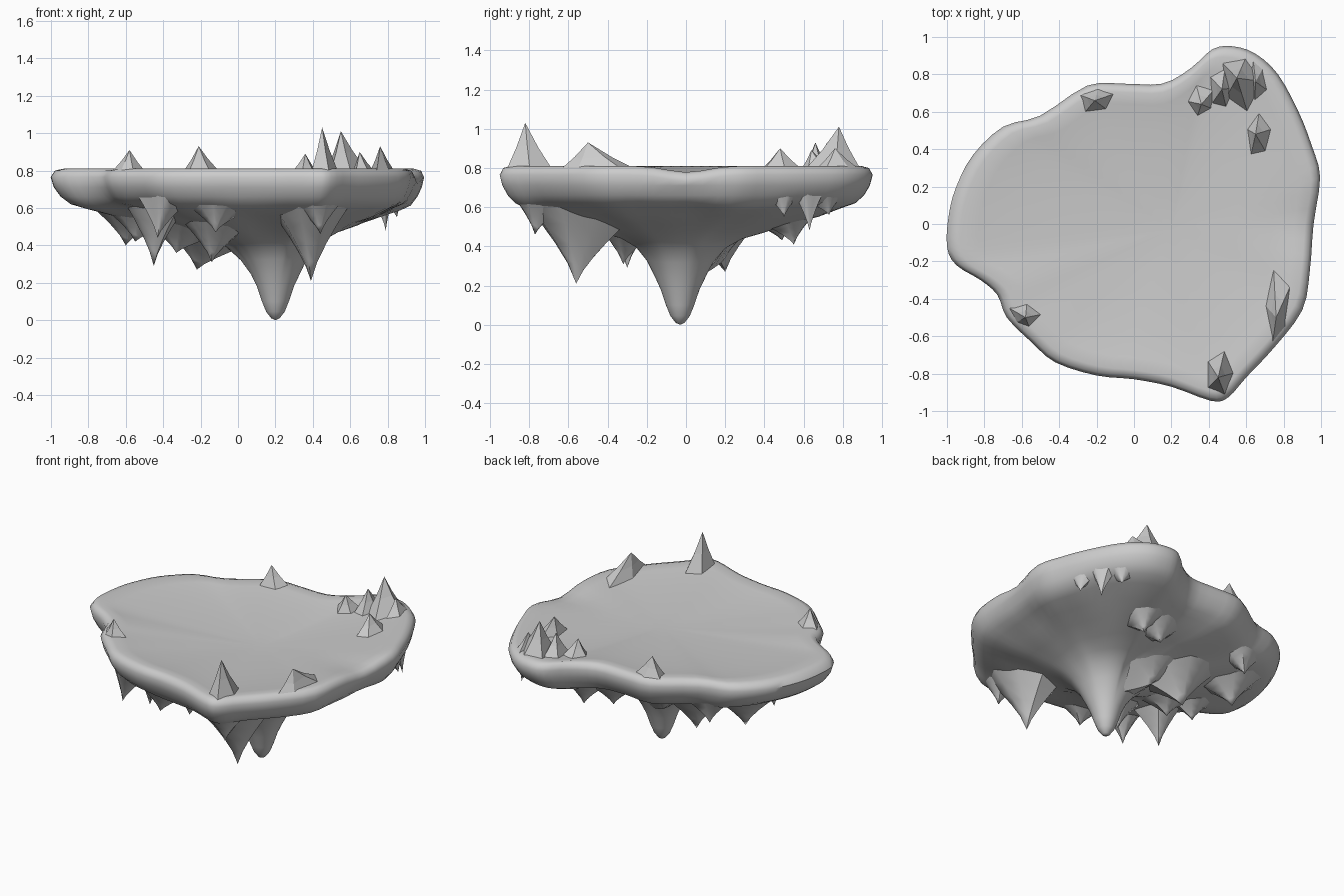
import bpy, bmesh, math, random
from mathutils import Vector, noise
from mathutils.bvhtree import BVHTree

if "Cube" in bpy.data.objects:
    bpy.data.objects.remove(bpy.data.objects["Cube"])

random.seed(4)
HUB = Vector((0.2, -0.03))

# Island outline seen from above
OUTLINE = [Vector(p) for p in [
    (-1, -.12), (-.99, .05), (-.95, .2), (-.86, .37), (-.7, .52), (-.5, .58), (-.25, .74),
    (-.05, .75), (.15, .75), (.3, .83), (.42, .935), (.53, .95), (.65, .91), (.77, .8),
    (.88, .6), (.95, .42), (.995, .25), (.96, 0), (.94, -.25), (.9, -.46), (.75, -.66),
    (.6, -.82), (.5, -.93), (.41, -.945), (.2, -.87), (0, -.83), (-.2, -.81), (-.42, -.74),
    (-.55, -.63), (-.68, -.5), (-.73, -.38), (-.82, -.3), (-.95, -.22)]]

# Rings as (scale towards the hub, height): dished top, rounded rim, central funnel
RINGS = [(.2, .76), (.45, .77), (.7, .785), (.86, .8), (.94, .81), (.98, .8), (1, .765),
         (.985, .71), (.955, .66), (.91, .62), (.84, .595), (.72, .555), (.58, .515),
         (.44, .475), (.33, .435), (.25, .385), (.19, .32), (.145, .25), (.11, .18),
         (.08, .1), (.055, .045), (.025, .01)]


def smooth_loop(pts, steps):
    """Closed Catmull-Rom curve through the points."""
    out, n = [], len(pts)
    for i in range(n):
        a, b, c, d = (pts[(i + k) % n] for k in (-1, 0, 1, 2))
        for s in range(steps):
            t = s / steps
            out.append(.5 * (2 * b + (c - a) * t + (2 * a - 5 * b + 4 * c - d) * t * t
                             + (3 * b - a - 3 * c + d) * t ** 3))
    return out


def loft(name, rings, first, last, angle):
    """Skin a stack of rings and close both ends with a point."""
    bm = bmesh.new()
    loops = [[bm.verts.new(p) for p in r] for r in rings]
    n = len(loops[0])
    for a, b in zip(loops, loops[1:]):
        for i in range(n):
            j = (i + 1) % n
            bm.faces.new((a[i], b[i], b[j], a[j]))
    for loop, p in ((loops[0], first), (loops[-1], last)):
        v = bm.verts.new(p)
        for i in range(n):
            bm.faces.new((loop[i], loop[(i + 1) % n], v))
    bmesh.ops.recalc_face_normals(bm, faces=bm.faces)
    mesh = bpy.data.meshes.new(name)
    bm.to_mesh(mesh)
    bm.free()
    ob = bpy.data.objects.new(name, mesh)
    bpy.context.collection.objects.link(ob)
    if angle:
        bpy.ops.object.select_all(action='DESELECT')
        ob.select_set(True)
        bpy.context.view_layer.objects.active = ob
        bpy.ops.object.shade_smooth_by_angle(angle=math.radians(angle))
    return ob


# Island body
edge = smooth_loop(OUTLINE, 3)
body = []
for k, (s, z) in enumerate(RINGS):
    ring = []
    for p in edge:
        q = HUB + (p - HUB) * s
        if k > 13:      # funnel rounds off towards its tip
            w = min(1, (k - 13) / 4)
            q = q.lerp(HUB + (p - HUB).normalized() * s * .9, w)
        bump = .018 * noise.noise(Vector((q.x * 4, q.y * 4, z * 4))) if 8 < k < 18 else 0
        if k < 7:       # rim sags on the right-hand side
            bump -= .035 * math.exp(-((q.x - .97) ** 2 / .03 + q.y ** 2 / .02))
        ring.append((q.x, q.y, z + bump))
    body.append(ring)
island = loft("island_body", body, (HUB.x, HUB.y, .755), (HUB.x, HUB.y, 0), 50)
surface = BVHTree.FromPolygons([v.co for v in island.data.vertices],
                               [tuple(p.vertices) for p in island.data.polygons])


def foot_on_body(x, y, up):
    """Point just inside the island's top or underside, moved inwards if off the edge."""
    q = Vector((x, y))
    while True:
        start = Vector((q.x, q.y, 2 if up else -1))
        hit = surface.ray_cast(start, Vector((0, 0, -1 if up else 1)))[0]
        if hit and (up and hit.z > .75 or not up and hit.z < .7):
            return hit + Vector((0, 0, -.012 if up else .012))
        q = q.lerp(HUB, .03)


def spike(name, tip, rx, ry, ox, oy, sides, power, levels, angle, up):
    """Concave spike whose uneven skirt sits on the island surface."""
    tip, turn = Vector(tip), random.uniform(0, 2)
    feet = []
    for i in range(sides):
        a, w = turn + math.tau * i / sides, random.uniform(.85, 1.15)
        feet.append(foot_on_body(tip.x + ox + rx * w * math.cos(a),
                                 tip.y + oy + ry * w * math.sin(a), up))
    rings = []
    for k in range(levels):
        t = 1 - k / levels
        rings.append([tip + Vector(((f.x - tip.x) * t ** power, (f.y - tip.y) * t ** power,
                                    (f.z - tip.z) * t)) for f in feet])
    middle = sum(feet, Vector()) / sides + Vector((0, 0, -.02 if up else .02))
    return loft(name, rings, middle, tip, angle)


# Hanging rock spikes: tip x, y, z, base radius x, y
HANGING = [
    (.39, -.56, .21, .2, .25), (-.22, .2, .27, .24, .2), (-.45, -.3, .29, .14, .15),
    (-.14, -.32, .31, .16, .15), (-.6, .22, .4, .19, .17), (-.12, -.66, .47, .13, .13),
    (-.43, -.62, .44, .12, .12), (.44, -.77, .46, .12, .11), (.38, .55, .41, .12, .12),
    (.2, .49, .43, .12, .11), (.79, .63, .48, .06, .07), (.85, .5, .55, .06, .06),
    (.71, .73, .56, .07, .07), (-.5, .46, .48, .12, .1), (-.55, -.1, .42, .15, .13),
    (-.33, -.08, .36, .16, .16), (.02, .2, .34, .18, .17)]
for i, (x, y, z, rx, ry) in enumerate(HANGING):
    spike(f"hanging_spike_{i + 1}", (x, y, z), rx, ry, 0, 0, 8, 1.3, 4, 50, False)

# Rocks standing on the rim: tip, base radius x, y, base offset x, y
ROCKS = [
    ((.45, -.82, 1.03), .08, .12, .01, .02), ((.76, -.5, .93), .08, .2, .01, .06),
    ((-.58, -.5, .91), .09, .08, -.01, .01), ((-.21, .66, .93), .1, .08, .01, .01),
    ((.55, .78, 1.01), .11, .16, .02, -.02), ((.65, .48, .9), .07, .12, .02, -.01),
    ((.36, .64, .89), .08, .09, 0, .02), ((.47, .72, .93), .07, .12, 0, 0),
    ((.65, .76, .9), .06, .12, .01, .02)]
for i, (tip, rx, ry, ox, oy) in enumerate(ROCKS):
    spike(f"rim_rock_{i + 1}", tip, rx, ry, ox, oy, 5, 1.15, 2, 0, True)
